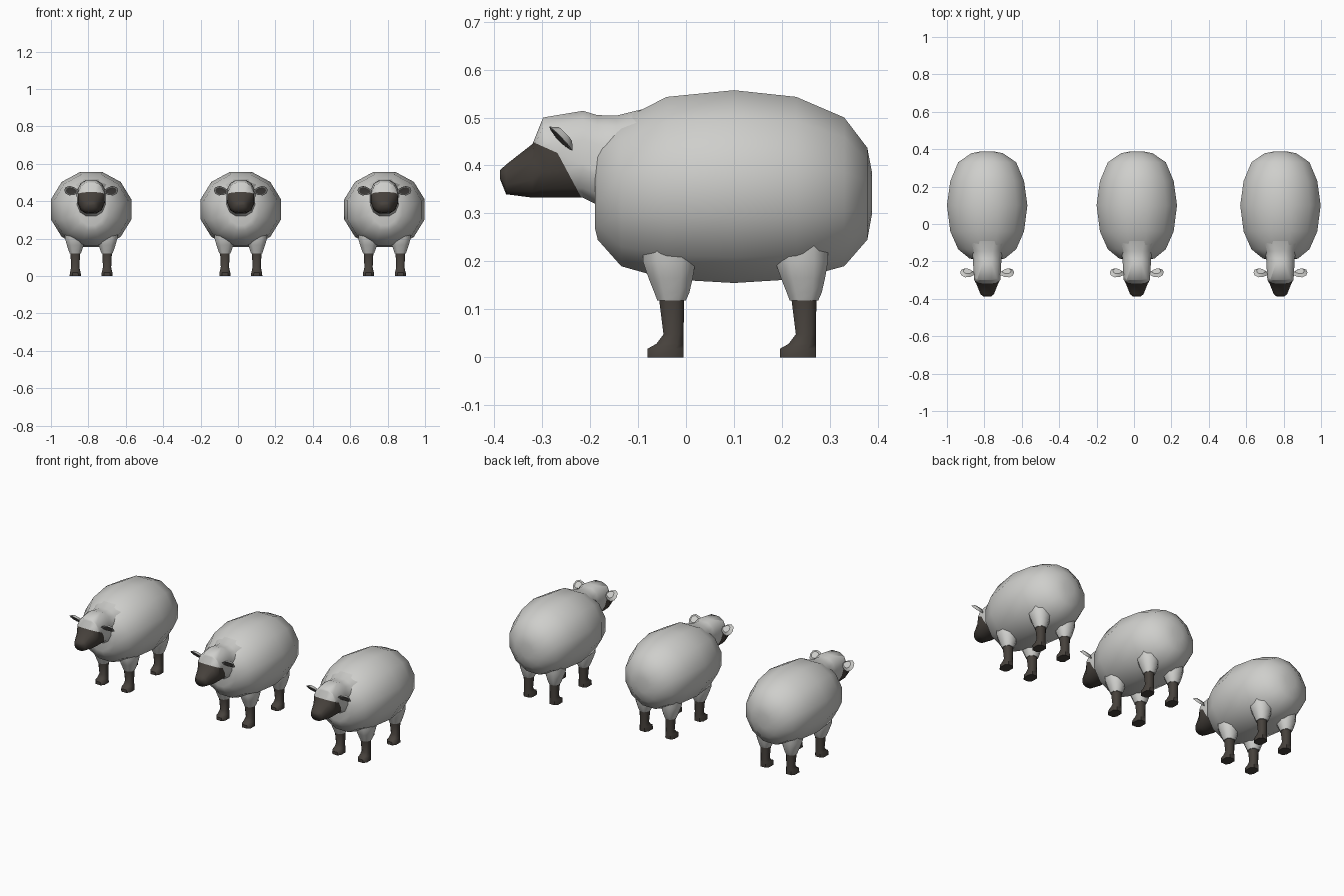
import bpy, bmesh, math
from mathutils import Vector

cube = bpy.data.objects.get("Cube")
if cube:
    bpy.data.objects.remove(cube, do_unlink=True)


def material(name, color):
    m = bpy.data.materials.new(name)
    m.use_nodes = True
    m.diffuse_color = (*color, 1)
    m.node_tree.nodes["Principled BSDF"].inputs["Base Color"].default_value = (*color, 1)
    return m


WOOL = material("wool", (0.62, 0.62, 0.60))
DARK = material("dark_skin", (0.062, 0.053, 0.045))
INNER = material("inner_ear", (0.16, 0.15, 0.14))
HERD_X = (-0.785, 0.015, 0.783)


def finish(bm, name, mats, angle=60):
    """Turn a bmesh into one smooth object per animal."""
    bmesh.ops.recalc_face_normals(bm, faces=bm.faces)
    mesh = bpy.data.meshes.new(name)
    bm.to_mesh(mesh)
    bm.free()
    for m in mats:
        mesh.materials.append(m)
    for i, x in enumerate(HERD_X):
        ob = bpy.data.objects.new(f"{name}_{i + 1}", mesh)
        ob.location.x = x
        bpy.context.collection.objects.link(ob)
    bpy.ops.object.select_all(action="DESELECT")
    ob.select_set(True)
    bpy.context.view_layer.objects.active = ob
    bpy.ops.object.shade_smooth_by_angle(angle=math.radians(angle))


def loft(rings, upright=False, sides=12, power=1.0, x0=0.0):
    """Skin rings of (position, low, high, half width) along y, or along z."""
    bm = bmesh.new()
    loops = []
    grow = 1 / math.cos(math.pi / sides) ** power
    for pos, low, high, half in rings:
        loop = []
        for k in range(sides):
            a = 2 * math.pi * (k + 0.5) / sides
            c, s = (math.copysign(abs(t) ** power, t) * grow for t in (math.cos(a), math.sin(a)))
            x, other = x0 + half * c, (low + high) / 2 + (high - low) / 2 * s
            loop.append(bm.verts.new((x, other, pos) if upright else (x, pos, other)))
        loops.append(loop)
    for a, b in zip(loops, loops[1:]):
        for k in range(sides):
            j = (k + 1) % sides
            bm.faces.new((a[k], a[j], b[j], b[k]))
    bm.faces.new(loops[0])
    bm.faces.new(loops[-1])
    return bm


# Round woolly body
body = loft([
    (-0.190, 0.27, 0.44, 0.07), (-0.184, 0.245, 0.46, 0.095),
    (-0.135, 0.19, 0.495, 0.155), (-0.04, 0.163, 0.543, 0.197),
    (0.10, 0.155, 0.557, 0.215), (0.23, 0.163, 0.543, 0.197),
    (0.33, 0.19, 0.50, 0.155), (0.378, 0.245, 0.437, 0.085),
    (0.388, 0.30, 0.385, 0.035)])
finish(body, "body", [WOOL], 80)

# Head and neck, with the dark face cut by two slanted planes
head = loft([
    (-0.388, 0.372, 0.39, 0.02), (-0.375, 0.34, 0.402, 0.036),
    (-0.32, 0.333, 0.445, 0.058), (-0.298, 0.333, 0.50, 0.070),
    (-0.215, 0.333, 0.514, 0.075), (-0.185, 0.318, 0.505, 0.076),
    (-0.145, 0.30, 0.504, 0.085), (-0.08, 0.28, 0.52, 0.12)], power=0.8)
cuts = [(Vector((0, -0.315, 0.447)), Vector((0, 0.4, 0.9))),
        (Vector((0, -0.222, 0.34)), Vector((0, 0.88, 0.47)))]
for point, normal in cuts:
    bmesh.ops.bisect_plane(head, geom=head.verts[:] + head.edges[:] + head.faces[:],
                           plane_co=point, plane_no=normal)
for f in head.faces:
    mid = f.calc_center_median()
    f.material_index = int(all((mid - p).dot(n) < 0 for p, n in cuts))
finish(head, "head", [WOOL, DARK])

# Cupped leaf-shaped ears with a darker hollow
LEAF = [(0, 0.3), (0.3, 0.8), (0.65, 1), (0.92, 0.65), (1, 0)]
outline = LEAF + [(u, -v) for u, v in reversed(LEAF[:-1])]
for side, label in ((1, "left"), (-1, "right")):
    base = Vector((0.068 * side, -0.265, 0.452))
    along = Vector((0.076 * side, 0.006, 0.006))
    across = Vector((0, -0.024, 0.025))
    facing = Vector((0.1 * side, -0.7, -0.7)).normalized()

    def place(u, v, depth):
        return base + along * u + across * v + facing * depth

    ear = bmesh.new()
    shells = []
    for scale, depth in ((0.6, -0.014), (1, 0), (0.75, 0.001)):
        shells.append([ear.verts.new(place(0.5 + (u - 0.5) * scale, v * scale, depth))
                       for u, v in outline])
    for a, b in zip(shells, shells[1:]):
        for k in range(len(a)):
            j = (k + 1) % len(a)
            ear.faces.new((a[k], a[j], b[j], b[k]))
    ear.faces.new(shells[0])
    hollow = ear.verts.new(place(0.5, 0, -0.009))
    rim = shells[2]
    for k in range(len(rim)):
        ear.faces.new((rim[k], rim[(k + 1) % len(rim)], hollow)).material_index = 1
    finish(ear, f"{label}_ear", [WOOL, INNER], 40)

# Four legs: dark shin with a forward hoof, and a woolly thigh above
for y, end in ((0.0, "front"), (0.276, "back")):
    for side, label in ((1, "left"), (-1, "right")):
        shin = loft([
            (0.0, y - 0.08, y - 0.005, 0.03), (0.018, y - 0.08, y - 0.005, 0.029),
            (0.028, y - 0.062, y - 0.005, 0.026), (0.048, y - 0.047, y - 0.005, 0.022),
            (0.128, y - 0.057, y - 0.004, 0.026)],
            upright=True, sides=8, power=0.7, x0=0.085 * side)
        finish(shin, f"{end}_{label}_shin", [DARK], 50)
        thigh = loft([
            (0.119, y - 0.06, y + 0.0, 0.029), (0.135, y - 0.066, y + 0.007, 0.035),
            (0.165, y - 0.078, y + 0.014, 0.045), (0.20, y - 0.09, y + 0.02, 0.055),
            (0.25, y - 0.09, y + 0.02, 0.055)],
            upright=True, sides=8, power=0.85, x0=0.085 * side)
        finish(thigh, f"{end}_{label}_thigh", [WOOL])
